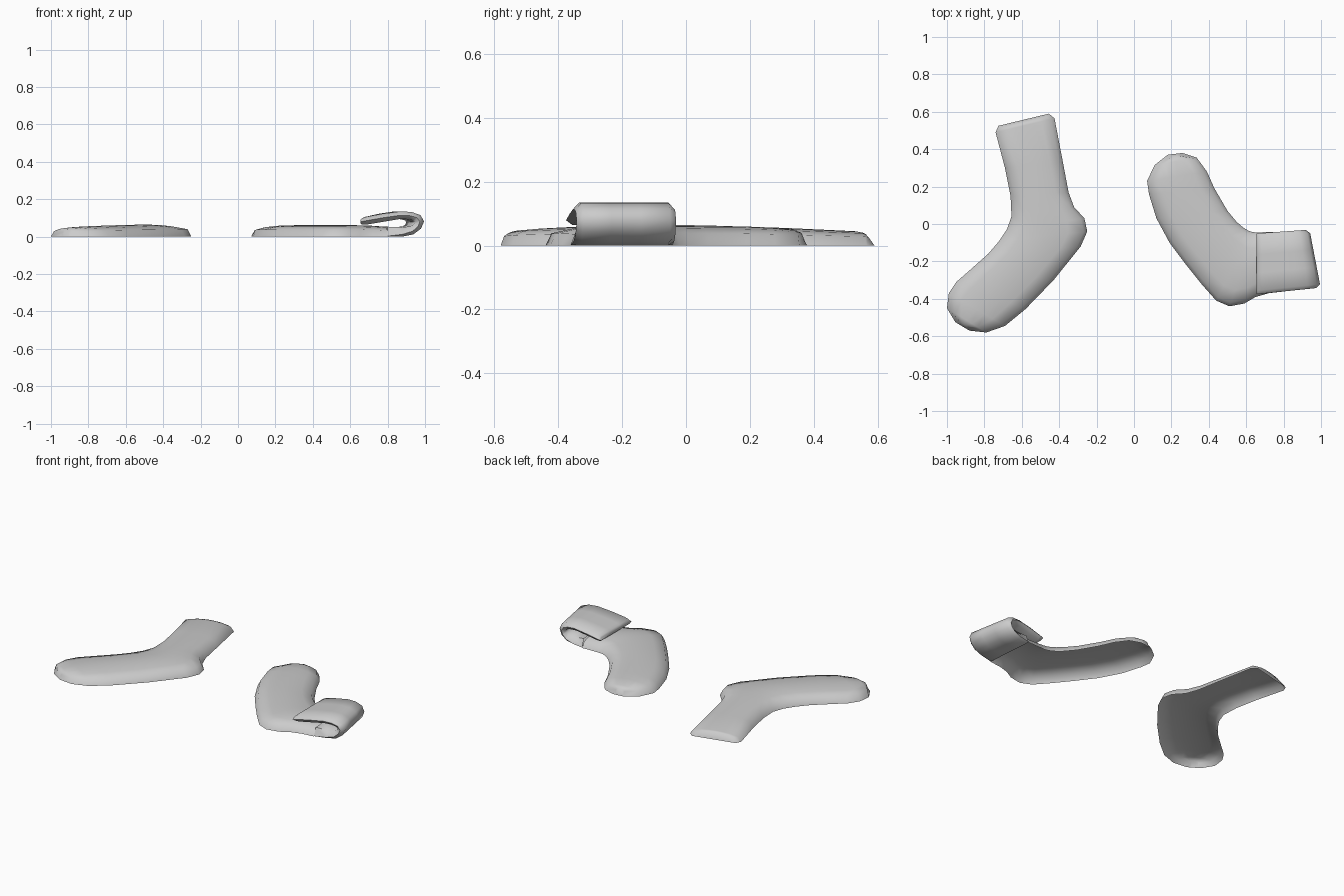
import bpy, bmesh, math
from mathutils import Vector

if "Cube" in bpy.data.objects:
    bpy.data.objects.remove(bpy.data.objects["Cube"])


def finish(name, bm, face_up=False):
    bmesh.ops.remove_doubles(bm, verts=bm.verts, dist=0.0005)
    bmesh.ops.recalc_face_normals(bm, faces=bm.faces)
    if face_up and sum(f.normal.z * f.calc_area() for f in bm.faces) < 0:
        bmesh.ops.reverse_faces(bm, faces=bm.faces)
    me = bpy.data.meshes.new(name)
    bm.to_mesh(me)
    bm.free()
    me.shade_smooth()
    me.set_sharp_from_angle(angle=math.radians(62))
    ob = bpy.data.objects.new(name, me)
    bpy.context.collection.objects.link(ob)
    return ob


def bridge(bm, rows, closed):
    rows = [[bm.verts.new(p) for p in r] for r in rows]
    n = len(rows[0])
    for a, b in zip(rows, rows[1:]):
        for i in range(n if closed else n - 1):
            j = (i + 1) % n
            bm.faces.new((a[i], a[j], b[j], b[i]))
    return rows


# Domed, open-bottomed sock body: stations are (left x, y, right x, y, height)
SECTION = ((0.22, 0.86), (0.36, 0.96), (0.5, 1.0), (0.64, 0.96), (0.78, 0.86))


def sock_body(name, stations, wall_start, wall_end):
    st = [(Vector(s[0:2]), Vector(s[2:4]), s[4]) for s in stations]

    def row(l, r, h):
        inset = min(0.02 / (r - l).length, 0.18)
        prof = [(0, 0), (inset, 0.62), *SECTION, (1 - inset, 0.62), (1, 0)]
        return [(*l.lerp(r, v), h * z) for v, z in prof]

    rows = []
    if wall_start:
        rows.append(row(st[0][0], st[0][1], 0))
    for i, (l, r, h) in enumerate(st):
        pts = row(l, r, h)
        k = 1 if i == 0 and wall_start else len(st) - 2 if i == len(st) - 1 and wall_end else None
        if k is not None:
            # Lean the end wall slightly inward
            d = ((st[k][0] + st[k][1]) - (l + r)).normalized() * 0.014
            pts = [pts[0]] + [(x + d.x, y + d.y, z) for x, y, z in pts[1:-1]] + [pts[-1]]
        rows.append(pts)
    if wall_end:
        rows.append(row(st[-1][0], st[-1][1], 0))
    bm = bmesh.new()
    bridge(bm, rows, False)
    return finish(name, bm, True)


# Straight sock, cuff to toe
sock_body("straight_sock", [
    (-.725, .525, -.455, .59, .042),
    (-.74, .49, -.425, .565, .045),
    (-.69, .30, -.38, .33, .055),
    (-.66, .15, -.35, .17, .06),
    (-.655, .04, -.32, .09, .063),
    (-.68, -.03, -.265, .03, .064),
    (-.72, -.09, -.25, -.04, .064),
    (-.78, -.16, -.285, -.12, .064),
    (-.87, -.24, -.43, -.30, .061),
    (-.95, -.31, -.58, -.455, .057),
    (-.99, -.37, -.69, -.545, .053),
    (-1.0, -.45, -.79, -.58, .048),
    (-.955, -.525, -.88, -.57, .04)], True, True)

# Folded sock, toe to ankle
sock_body("folded_sock", [
    (.18, .37, .26, .38, .04),
    (.11, .315, .335, .355, .05),
    (.07, .23, .39, .28, .057),
    (.08, .16, .43, .19, .06),
    (.12, .03, .50, .07, .061),
    (.19, -.10, .55, .01, .062),
    (.28, -.22, .585, -.02, .062),
    (.36, -.32, .61, -.035, .062),
    (.44, -.41, .63, -.042, .062),
    (.51, -.44, .65, -.045, .062),
    (.59, -.425, .67, -.045, .061),
    (.65, -.39, .69, -.044, .06),
    (.72, -.37, .72, -.044, .058),
    (.80, -.361, .775, -.042, .053)], True, False)

# Turned-over cuff: (outer x, z, inner x, z, height of the side seam)
cuff = [
    (.80, .000, .80, .053, .05),
    (.88, .000, .88, .050, .25),
    (.94, .012, .925, .055, .4),
    (.982, .043, .943, .066, .5),
    (.998, .08, .947, .078, .5),
    (.98, .115, .935, .088, .5),
    (.93, .132, .905, .093, .5),
    (.87, .135, .86, .093, .5),
    (.77, .122, .77, .078, .5),
    (.685, .106, .685, .064, .5),
    (.663, .098, .665, .064, .5),
    (.654, .088, .655, .070, .5)]


def cuff_point(x, z, v):
    w = (x - .66) / .34
    low, high = -.375 + .035 * w, -.05 + .02 * w
    return (x - .06 * v * w, low + (high - low) * v, z)


rings = []
for ox, oz, ix, iz, e in cuff:
    mx, mz = ox + (ix - ox) * e, oz + (iz - oz) * e
    rings.append([cuff_point(mx, mz, 0)]
                 + [cuff_point(ox, oz, v) for v in (.06, .35, .65, .94)]
                 + [cuff_point(mx, mz, 1)]
                 + [cuff_point(ix, iz, v) for v in (.94, .65, .35, .06)])
bm = bmesh.new()
rows = bridge(bm, rings, True)
bm.faces.new(rows[-1])
finish("folded_cuff", bm)
